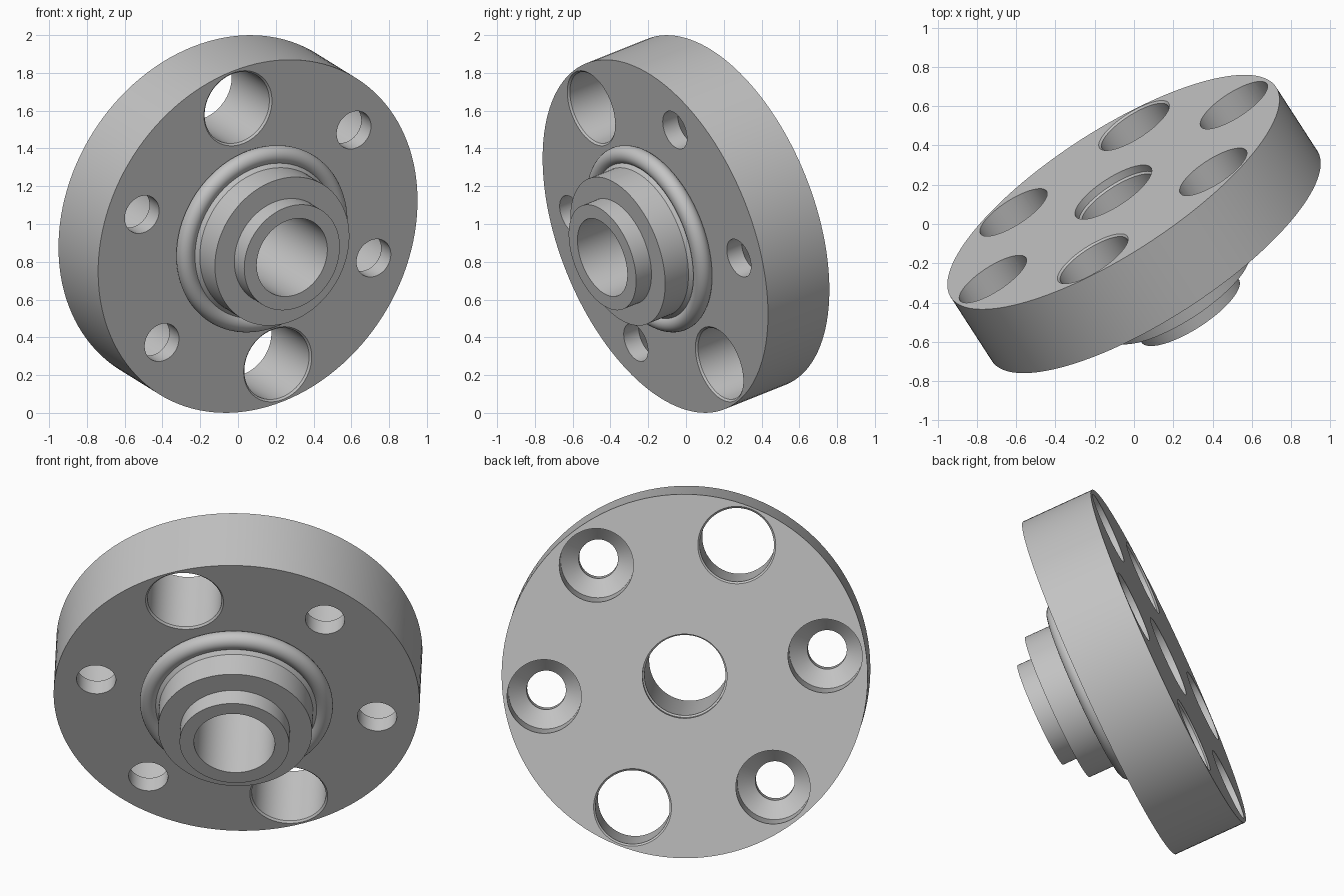
import bpy
import bmesh
import math
from mathutils import Matrix, Vector

if "Cube" in bpy.data.objects:
    bpy.data.objects.remove(bpy.data.objects["Cube"], do_unlink=True)

# Main sizes
RADIUS = 0.986
HALF = 0.204
BOLT_CIRCLE = 0.765

# Tilted frame: local z runs out through the hub, local x to the first large hole
axis = Vector((0.515, -0.797, -0.319)).normalized()
side = Vector((-0.105, -0.338, 0.676))
side = (side - axis * side.dot(axis)).normalized()
frame = Matrix((side, axis.cross(side), axis)).transposed().to_4x4()
frame.translation = (0, 0, 1)

# Single metal colour
metal = bpy.data.materials.new("light_grey_metal")
metal.use_nodes = True
grey = (0.55, 0.55, 0.55, 1)
metal.diffuse_color = grey
metal.node_tree.nodes["Principled BSDF"].inputs["Base Color"].default_value = grey


def lathe(bm, profile, steps, closed=False, at=Vector((0, 0, 0))):
    """Turn a (radius, height) profile about the local z axis through a point."""
    verts = [bm.verts.new(at + Vector((r, 0, z))) for r, z in profile]
    pairs = list(zip(verts, verts[1:]))
    if closed:
        pairs.append((verts[-1], verts[0]))
    edges = [bm.edges.new(p) for p in pairs]
    bmesh.ops.spin(bm, geom=verts + edges, cent=at, axis=(0, 0, 1),
                   angle=math.tau, steps=steps, use_duplicate=False)


def finish(bm, name):
    bmesh.ops.remove_doubles(bm, verts=bm.verts, dist=0.0001)
    bmesh.ops.recalc_face_normals(bm, faces=bm.faces)
    mesh = bpy.data.meshes.new(name)
    bm.to_mesh(mesh)
    bm.free()
    mesh.transform(frame)
    mesh.materials.append(metal)
    obj = bpy.data.objects.new(name, mesh)
    bpy.context.collection.objects.link(obj)
    return obj


def activate(obj):
    bpy.ops.object.select_all(action="DESELECT")
    obj.select_set(True)
    bpy.context.view_layer.objects.active = obj


# Flange disc with stepped hub and central bore
bm = bmesh.new()
lathe(bm, [
    (0.228, -HALF), (RADIUS, -HALF), (RADIUS, HALF),
    (0.44, HALF), (0.44, HALF + 0.07), (0.415, HALF + 0.095),
    (0.415, HALF + 0.25), (0.295, HALF + 0.25), (0.295, HALF + 0.352),
    (0.218, HALF + 0.352), (0.218, 0.05 - HALF), (0.228, 0.04 - HALF),
], 128, closed=True)
flange = finish(bm, "flange_and_hub")

# Hole cutters: two plain holes with broken edges, four countersunk screw holes
OUT = HALF + 0.05
plain = [(0, -OUT), (0.21, -OUT), (0.21, -HALF), (0.2, 0.01 - HALF),
         (0.2, HALF - 0.01), (0.21, HALF), (0.21, OUT), (0, OUT)]
sunk = [(0, -OUT), (0.2, -OUT), (0.2, 0.01), (0.106, HALF - 0.1),
        (0.106, OUT), (0, OUT)]
bm = bmesh.new()
for i in range(6):
    angle = i * math.tau / 6
    centre = BOLT_CIRCLE * Vector((math.cos(angle), math.sin(angle), 0))
    lathe(bm, plain if i % 3 == 0 else sunk, 64, at=centre)
cutter = finish(bm, "hole_cutter")
cutter.hide_render = True

# Drill the flange
drill = flange.modifiers.new("drill_holes", "BOOLEAN")
drill.operation = "DIFFERENCE"
drill.solver = "EXACT"
drill.object = cutter
activate(flange)
bpy.ops.object.modifier_apply(modifier=drill.name)
bpy.data.objects.remove(cutter, do_unlink=True)

# Round sealing ring seated around the hub
bm = bmesh.new()
tube = [(0.47 + 0.05 * math.cos(a), HALF + 0.042 + 0.05 * math.sin(a))
        for a in (k * math.tau / 24 for k in range(24))]
lathe(bm, tube, 128, closed=True)
seal = finish(bm, "sealing_ring")

for part in (flange, seal):
    activate(part)
    bpy.ops.object.shade_smooth_by_angle(angle=math.radians(25))
